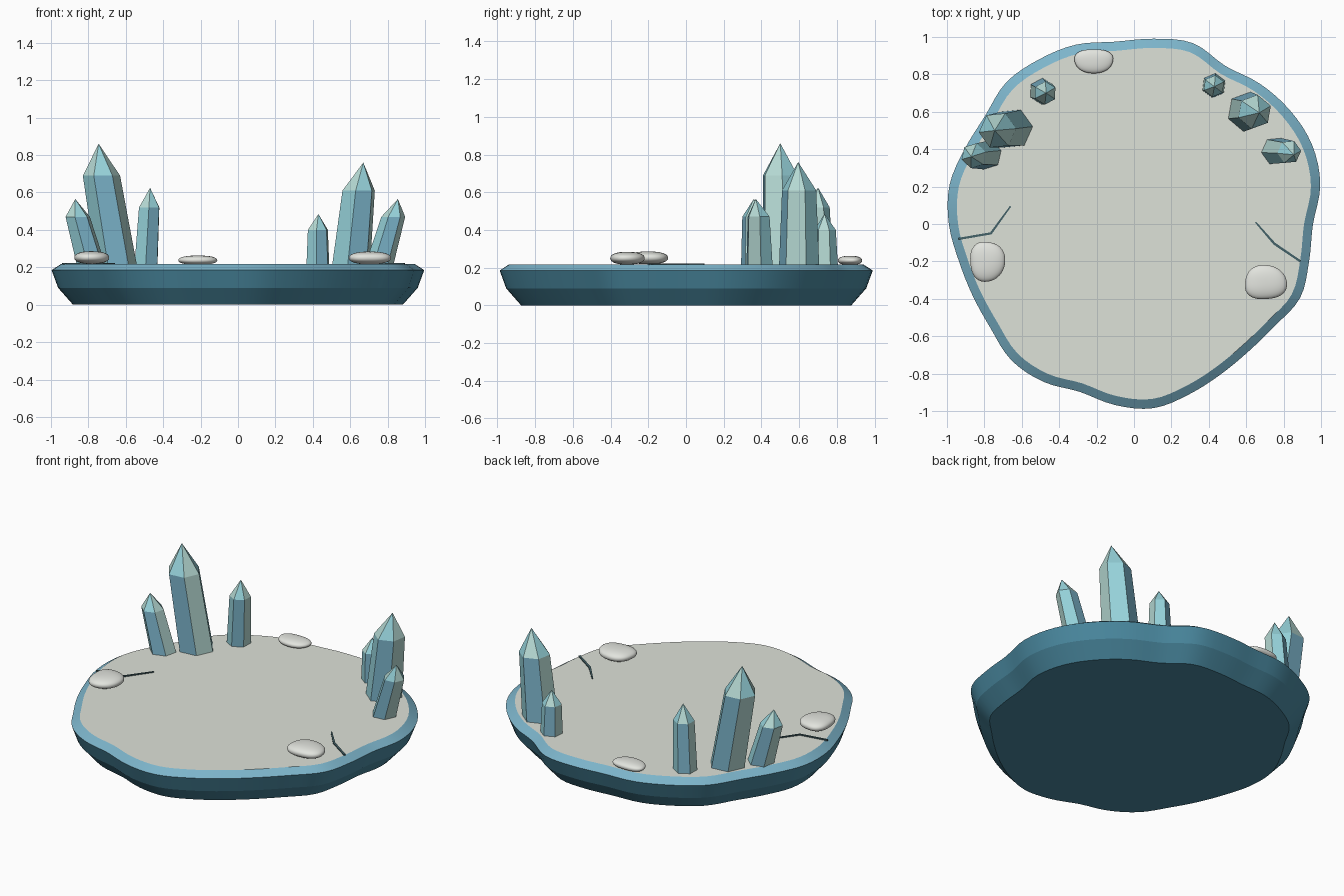
import bpy, bmesh, math
from mathutils import Vector

cube = bpy.data.objects.get("Cube")
if cube:
    bpy.data.objects.remove(cube, do_unlink=True)


def material(name, r, g, b):
    lin = [((c / 255 + 0.055) / 1.055) ** 2.4 for c in (r, g, b)] + [1]
    m = bpy.data.materials.new(name)
    m.use_nodes = True
    m.diffuse_color = lin
    node = next(n for n in m.node_tree.nodes if n.type == 'BSDF_PRINCIPLED')
    node.inputs["Base Color"].default_value = lin
    return m


RIM = material("rim_blue", 124, 180, 202)
SIDE = material("side_teal", 74, 137, 160)
CRUST = material("pale_crust", 222, 226, 217)
STONE = material("stone_white", 226, 228, 222)
CRACK = material("crack_dark", 68, 98, 104)
BLUE = material("crystal_blue", 122, 178, 200)
AQUA = material("crystal_aqua", 150, 210, 218)
MINT = material("crystal_mint", 182, 218, 212)


def finish(bm, name, mats, smooth=None):
    bmesh.ops.recalc_face_normals(bm, faces=bm.faces[:])
    mesh = bpy.data.meshes.new(name)
    bm.to_mesh(mesh)
    bm.free()
    ob = bpy.data.objects.new(name, mesh)
    bpy.context.collection.objects.link(ob)
    for m in mats:
        mesh.materials.append(m)
    if smooth:
        bpy.ops.object.select_all(action='DESELECT')
        bpy.context.view_layer.objects.active = ob
        ob.select_set(True)
        bpy.ops.object.shade_smooth_by_angle(angle=math.radians(smooth))
    return ob


# Wavy island outline: radii at even angles, joined by a smooth cubic
RADII = [.957, 1.018, 1.042, 1.032, 1.008, .976, 1.017, .996, .98, 1.008,
         1.016, 1.02, .984, .99, 1.008, .99, .957, .944, .948, .98,
         .973, .943, .973, .99, .957, .928, .916, .929, .972, .957]
SEGMENTS = 120


def outline_radius(t):
    n = len(RADII)
    i = int(t)
    f = t - i
    a, b, c, d = (RADII[(i + k) % n] for k in (-1, 0, 1, 2))
    return b + f / 2 * (c - a + f * (2*a - 5*b + 4*c - d + f * (3*(b - c) + d - a)))


def ring(bm, scale, z):
    verts = []
    for k in range(SEGMENTS):
        r = scale * outline_radius(k * len(RADII) / SEGMENTS)
        a = math.tau * k / SEGMENTS
        verts.append(bm.verts.new((r * math.cos(a), r * math.sin(a), z)))
    return verts


def loft(bm, loops, indices):
    for lower, upper, index in zip(loops, loops[1:], indices):
        n = len(lower)
        for k in range(n):
            j = (k + 1) % n
            bm.faces.new((lower[k], lower[j], upper[j], upper[k])).material_index = index


# Island: teal underside and side bands, light bevelled rim, pale flush crust
bm = bmesh.new()
loops = [ring(bm, s, z) for s, z in ((.885, 0), (.965, .09), (1, .185), (.95, .217))]
loft(bm, loops, (1, 1, 0))
bm.faces.new(loops[0]).material_index = 1
bm.faces.new(loops[-1]).material_index = 2
finish(bm, "island", [RIM, SIDE, CRUST], 17)


# Six-sided crystals with a leaning shaft and a pointed tip
def crystal(name, base, shoulder, tip, r_base, r_top, turn):
    bm = bmesh.new()
    loops = []
    for centre, r in ((base, r_base), (shoulder, r_top)):
        loops.append([bm.verts.new(Vector(centre) + Vector((
            r * math.cos(turn + k * math.pi / 3),
            r * math.sin(turn + k * math.pi / 3), 0))) for k in range(6)])
    point = bm.verts.new(tip)
    for k in range(6):
        j = (k + 1) % 6
        shaft = bm.faces.new((loops[0][k], loops[0][j], loops[1][j], loops[1][k]))
        shaft.material_index = (1 - k) % 3
        bm.faces.new((loops[1][k], loops[1][j], point)).material_index = 1 + k % 2
    bm.faces.new(loops[0])
    finish(bm, name, [BLUE, AQUA, MINT])


Z = .212
crystal("crystal_right_tall", (-.65, .51, Z), (-.73, .5, .69), (-.745, .5, .86), .11, .1, .1)
crystal("crystal_right_outer", (-.785, .37, Z), (-.857, .365, .47), (-.87, .36, .565), .08, .068, .3)
crystal("crystal_right_inner", (-.492, .71, Z), (-.475, .7, .52), (-.47, .7, .625), .07, .062, .5)
crystal("crystal_left_tall", (.605, .6, Z), (.645, .6, .61), (.67, .595, .76), .108, .092, .35)
crystal("crystal_left_outer", (.755, .39, Z), (.83, .385, .47), (.855, .37, .565), .076, .064, .1)
crystal("crystal_left_inner", (.427, .74, Z), (.427, .737, .4), (.43, .735, .485), .066, .058, .4)


# Smooth flattened pebbles, a little squared and lumpy
def pebble(name, centre, size, phase):
    bm = bmesh.new()
    bmesh.ops.create_icosphere(bm, subdivisions=4, radius=1)
    for v in bm.verts:
        p = v.co.copy()
        box = sum(abs(c) ** 2.3 for c in p) ** (-1 / 2.3)
        lump = 1 + .04 * math.sin(3 * math.atan2(p.y, p.x) + phase) * (1 - p.z * p.z)
        v.co = Vector(c * s * box * lump for c, s in zip(p, size)) + Vector(centre)
    finish(bm, name, [STONE], 60)


pebble("pebble_right", (-.785, -.2, .252), (.093, .106, .034), 1)
pebble("pebble_back", (-.215, .872, .238), (.103, .064, .025), 0)
pebble("pebble_left", (.703, -.313, .25), (.112, .091, .034), 2.5)


# Cracks: thin dark strips that taper toward the island centre
def crack(name, points, widths):
    bm = bmesh.new()
    points = [Vector((x, y, 0)) for x, y in points]
    loops = []
    for i, (p, w) in enumerate(zip(points, widths)):
        along = points[min(i + 1, 2)] - points[max(i - 1, 0)]
        side = Vector((-along.y, along.x, 0)).normalized() * w / 2
        loops.append([bm.verts.new(p + side * s + Vector((0, 0, z)))
                      for s, z in ((1, .215), (-1, .215), (-1, .223), (1, .223))])
    loft(bm, loops, (0, 0))
    bm.faces.new(loops[0])
    bm.faces.new(loops[-1])
    finish(bm, name, [CRACK])


crack("crack_right", [(-.94, -.08), (-.765, -.05), (-.66, .095)], (.012, .013, .008))
crack("crack_left", [(.89, -.2), (.75, -.105), (.65, .01)], (.012, .013, .008))
